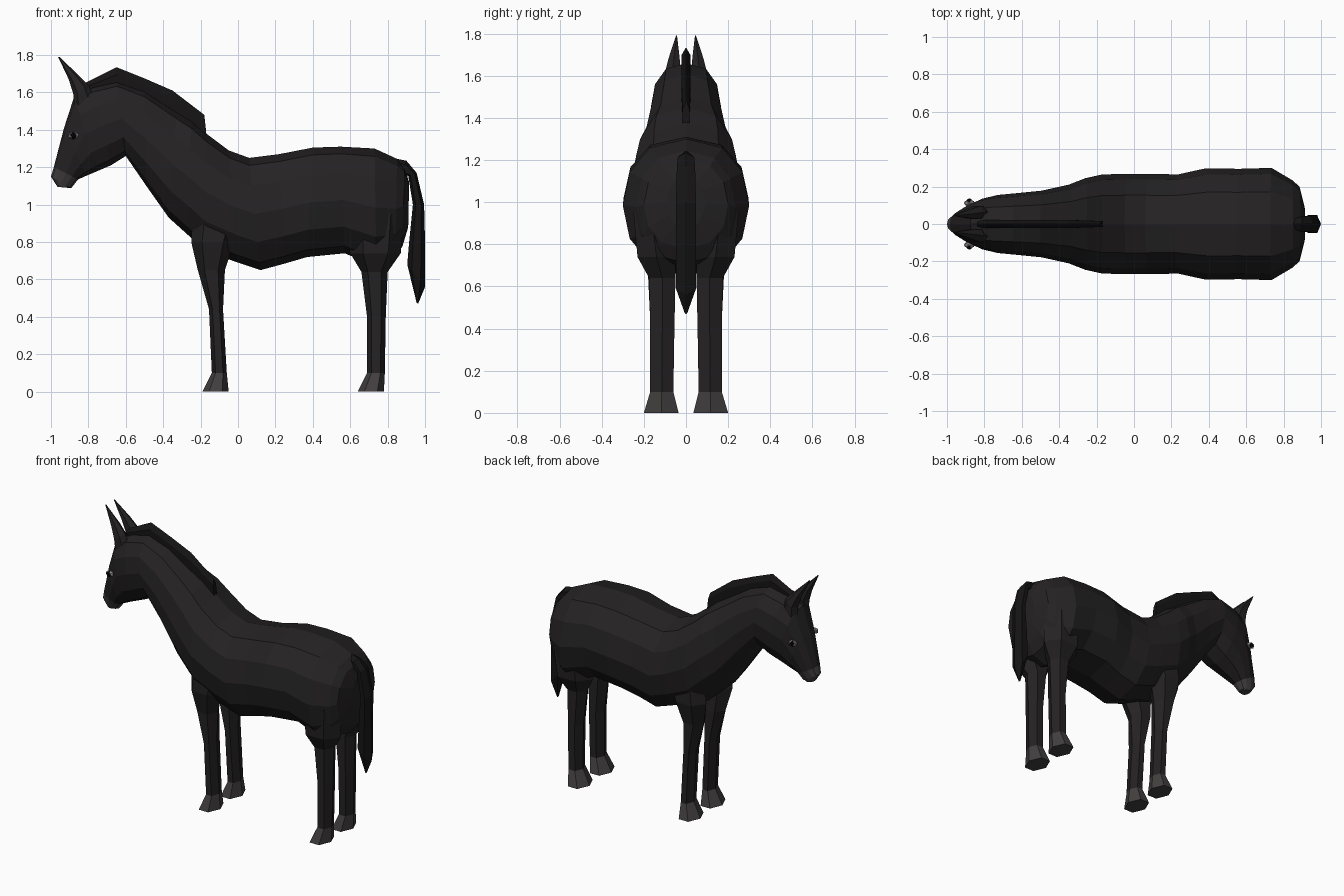
import bpy, bmesh
from math import sin, cos, pi, copysign
from mathutils import Vector


def material(name, v):
    m = bpy.data.materials.new(name)
    m.diffuse_color = (v * 1.12, v, v * 1.03, 1)
    return m


COAT = material("coat", 0.016)
HAIR = material("hair", 0.007)
HORN = material("horn", 0.05)
EYE = material("eye_grey", 0.22)
BLACK = material("pupil", 0.002)


def finish(name, bm, mats, mirror):
    bmesh.ops.recalc_face_normals(bm, faces=bm.faces)
    me = bpy.data.meshes.new(name)
    bm.to_mesh(me)
    bm.free()
    for m in mats:
        me.materials.append(m)
    ob = bpy.data.objects.new(name, me)
    bpy.context.collection.objects.link(ob)
    if mirror:
        mod = ob.modifiers.new("mirror", 'MIRROR')
        mod.use_axis = (False, True, False)
    return ob


def loft(name, rows, n, mats, power=1.0, mirror=False, second_from=999):
    """Rows are (x, z, x, z) of the two ends of a section, half width, y centre."""
    bm = bmesh.new()
    rings = []
    for ax, az, bx, bz, w, yc in rows:
        a, b = Vector((ax, yc, az)), Vector((bx, yc, bz))
        ring = []
        for i in range(n):
            s = sin(2 * pi * i / n)
            side = copysign(abs(s) ** power, s) if abs(s) > 1e-6 else 0
            p = (a + b) / 2 + (a - b) / 2 * cos(2 * pi * i / n)
            ring.append(bm.verts.new(p + Vector((0, w * side, 0))))
        rings.append(ring)
    for k in range(len(rings) - 1):
        for i in range(n):
            j = (i + 1) % n
            f = bm.faces.new((rings[k][i], rings[k][j], rings[k + 1][j], rings[k + 1][i]))
            f.material_index = int(k >= second_from)
    bm.faces.new(rings[0])
    last = bm.faces.new(rings[-1])
    last.material_index = int(second_from < 999)
    return finish(name, bm, mats, mirror)


# Trunk, neck and head in one skin, ending in the grey muzzle
body = [
    (.915, 1.12, .91, .88, .09), (.89, 1.20, .88, .78, .20), (.85, 1.245, .84, .71, .235),
    (.73, 1.30, .74, .67, .30), (.55, 1.31, .57, .74, .295), (.40, 1.305, .37, .72, .298),
    (.22, 1.27, .25, .685, .265), (.06, 1.25, .12, .65, .268), (-.05, 1.29, 0, .69, .268),
    (-.17, 1.38, -.17, .75, .265), (-.25, 1.45, -.27, .84, .245), (-.33, 1.50, -.37, .93, .21),
    (-.50, 1.61, -.49, 1.10, .178), (-.65, 1.66, -.60, 1.26, .165), (-.78, 1.63, -.68, 1.21, .155),
    (-.875, 1.58, -.75, 1.18, .135), (-.93, 1.41, -.81, 1.155, .105),
    (-.985, 1.20, -.855, 1.135, .068), (-1.0, 1.15, -.89, 1.09, .045), (-.965, 1.095, -.91, 1.09, .035),
]
loft("body", [r + (0,) for r in body], 12, [COAT, HORN], 0.8, second_from=17)


def leg(name, rows):
    # Rows: front x, back x, inner y, outer y, height
    specs = [(x1, z, x0, z, (y1 - y0) / 2 / 0.866, (y0 + y1) / 2) for x0, x1, y0, y1, z in rows]
    loft(name, specs, 6, [COAT, HORN], mirror=True, second_from=len(rows) - 2)


leg("front_leg", [(-.24, .04, .08, .22, 1.0), (-.25, -.02, .06, .22, .80), (-.215, -.07, .05, .18, .65),
                  (-.155, -.08, .055, .17, .44), (-.14, -.06, .06, .17, .10), (-.19, -.05, .035, .20, 0)])
leg("hind_leg", [(.60, .89, .08, .25, .95), (.60, .87, .05, .23, .74), (.66, .80, .05, .175, .64),
                 (.69, .79, .055, .17, .40), (.69, .785, .06, .17, .10), (.64, .78, .035, .20, 0)])

# Upright mane along the crest
mane = [(-.84, 1.62, -.84, 1.57, .015), (-.81, 1.655, -.79, 1.56, .025), (-.65, 1.735, -.63, 1.58, .026),
        (-.50, 1.675, -.47, 1.52, .026), (-.35, 1.61, -.30, 1.42, .024), (-.18, 1.48, -.165, 1.34, .018)]
loft("mane", [r + (0,) for r in mane], 6, [HAIR])

# Tail, dock first and then hanging to a point
tail = [(.85, 1.245, .85, 1.16, .03), (.90, 1.235, .88, 1.15, .045), (.955, 1.17, .91, 1.155, .05),
        (.995, 1.0, .935, 1.0, .055), (1.0, .80, .915, .80, .055), (1.0, .56, .905, .68, .055),
        (.963, .47, .955, .475, .006)]
loft("tail", [r + (0,) for r in tail], 6, [HAIR])

# Pointed ears
ear = [(-.78, 1.60, -.875, 1.50, .035, .065), (-.80, 1.64, -.88, 1.59, .04, .062),
       (-.85, 1.69, -.905, 1.67, .03, .056), (-.955, 1.79, -.962, 1.79, .003, .045)]
loft("ear", ear, 6, [COAT], mirror=True)


# Eyes with a dark pupil
def eye_part(name, size, y, mat):
    bm = bmesh.new()
    bmesh.ops.create_icosphere(bm, subdivisions=1, radius=1)
    bmesh.ops.scale(bm, verts=bm.verts, vec=size)
    bmesh.ops.translate(bm, verts=bm.verts, vec=(-.88, y, 1.37))
    finish(name, bm, [mat], True)


eye_part("eye", (.032, .02, .022), .112, EYE)
eye_part("pupil", (.02, .02, .02), .118, BLACK)
